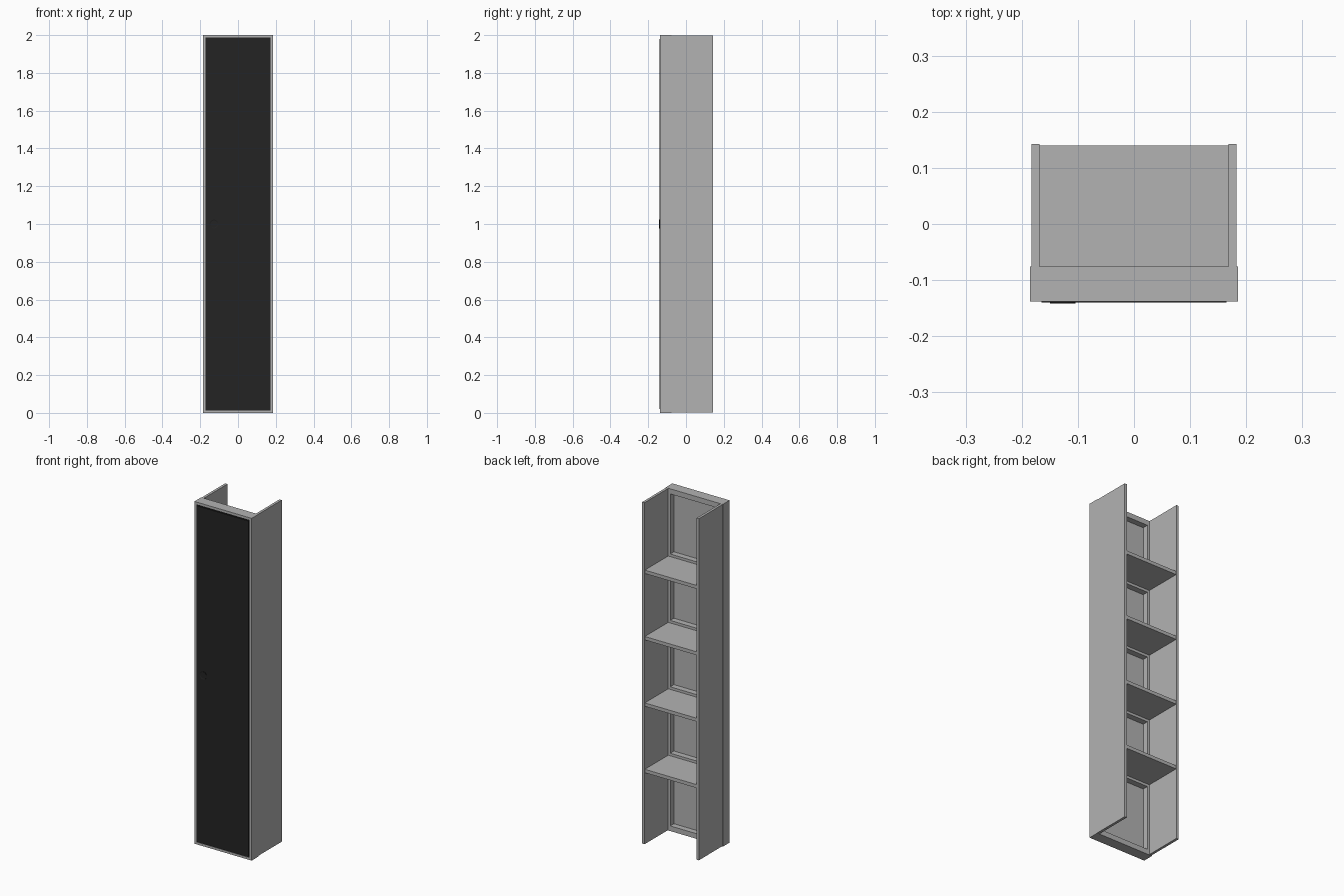
import bpy
import bmesh
from math import pi
from mathutils import Matrix

if "Cube" in bpy.data.objects:
    bpy.data.objects.remove(bpy.data.objects["Cube"], do_unlink=True)


def material(name, rgb):
    mat = bpy.data.materials.new(name)
    mat.use_nodes = True
    color = (*rgb, 1)
    mat.diffuse_color = color
    mat.node_tree.nodes["Principled BSDF"].inputs["Base Color"].default_value = color
    return mat


grey = material("grey board", (0.45, 0.45, 0.45))
black = material("black door", (0.017, 0.017, 0.017))


def finish(name, bm, mat):
    mesh = bpy.data.meshes.new(name)
    bm.to_mesh(mesh)
    bm.free()
    mesh.materials.append(mat)
    obj = bpy.data.objects.new(name, mesh)
    bpy.context.collection.objects.link(obj)
    return obj


def box(name, x, y, z, mat=grey):
    """Box spanning the (low, high) pairs on each axis."""
    bm = bmesh.new()
    bmesh.ops.create_cube(bm, size=1)
    for v in bm.verts:
        v.co = [span[0] if c < 0 else span[1] for c, span in zip(v.co, (x, y, z))]
    return finish(name, bm, mat)


WIDTH = 0.185        # half width of the frame
INNER = 0.172        # half width of the frame opening
RAIL = 0.013         # frame border
FRONT, FRAME_BACK, BACK = -0.138, -0.076, 0.143

# Side walls and frame stiles
for side, s in (("right", -1), ("left", 1)):
    box(side + "_wall", sorted((s * 0.168, s * 0.183)), (FRAME_BACK, BACK), (0.003, 1.999))
    box(side + "_frame_stile", sorted((s * INNER, s * WIDTH)), (FRONT, FRAME_BACK), (0, 2))
    box(side + "_inner_stile", sorted((s * 0.155, s * INNER)), (-0.11, FRAME_BACK), (RAIL, 2 - RAIL))

# Frame rails
for name, z in (("bottom", 0), ("top", 2 - RAIL)):
    box(name + "_frame_rail", (-INNER, INNER), (FRONT, FRAME_BACK), (z, z + RAIL))
box("bottom_inner_rail", (-0.155, 0.155), (-0.11, FRAME_BACK), (RAIL, 0.03))
box("top_inner_rail", (-0.155, 0.155), (-0.11, FRAME_BACK), (1.97, 2 - RAIL))

# Shelves with the cross rails they rest against
for i in range(4):
    z = 0.43 + i * 0.388
    box(f"shelf_{i + 1}", (-0.168, 0.168), (FRAME_BACK, 0.14), (z - 0.01, z + 0.01))
    box(f"cross_rail_{i + 1}", (-0.155, 0.155), (-0.11, FRAME_BACK), (z - 0.025, z + 0.025))

# Door: grey backing, black face and raised black panel
box("door_backing", (-INNER, INNER), (-0.125, -0.11), (RAIL, 2 - RAIL))
box("door_face", (-INNER, INNER), (-0.136, -0.125), (RAIL, 2 - RAIL), black)
box("door_panel", (-0.165, 0.165), (-0.14, -0.136), (0.02, 1.98), black)

# Round handle: a thin ring around a flat disc
bm = bmesh.new()
turn = Matrix.Translation((-0.127, -0.139, 1.0)) @ Matrix.Rotation(pi / 2, 4, "X")
bmesh.ops.create_cone(bm, cap_ends=True, segments=32, radius1=0.023, radius2=0.023,
                      depth=0.006, matrix=turn)
cap = [f for f in bm.faces if f.normal.y < -0.9]
bmesh.ops.inset_region(bm, faces=cap, thickness=0.005)
bmesh.ops.translate(bm, verts=list({v for f in cap for v in f.verts}), vec=(0, 0.0015, 0))
finish("handle", bm, black)
